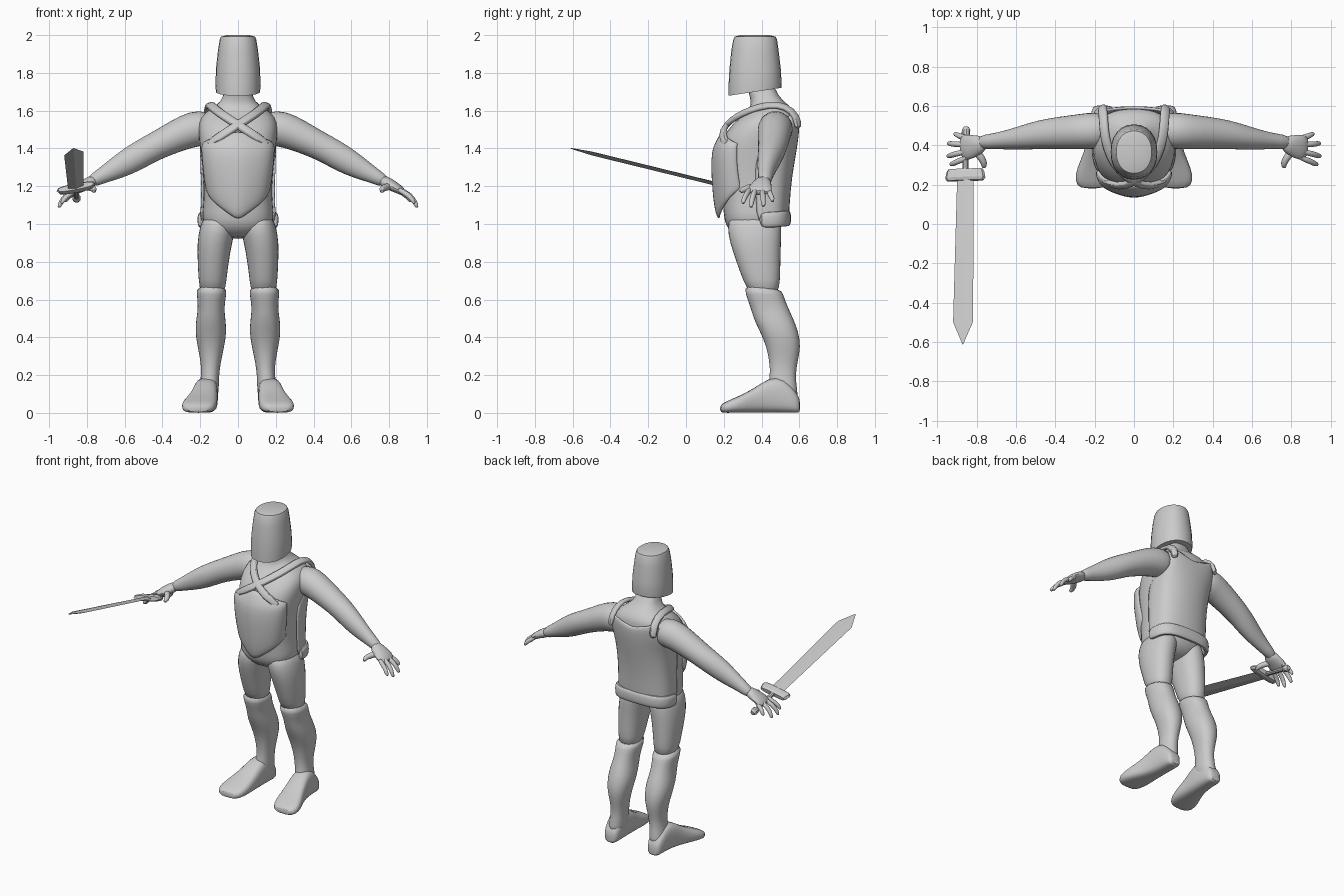
import bpy, bmesh, math
from mathutils import Vector as V

old = bpy.data.objects.get("Cube")
if old:
    bpy.data.objects.remove(old, do_unlink=True)

grey = bpy.data.materials.new("plain grey")
grey.use_nodes = True
grey.diffuse_color = (0.6, 0.6, 0.6, 1)
grey.node_tree.nodes["Principled BSDF"].inputs["Base Color"].default_value = (0.6, 0.6, 0.6, 1)


def finish(name, bm, mirror=False, subdiv=1, thick=0, angle=50):
    bmesh.ops.recalc_face_normals(bm, faces=bm.faces)
    mesh = bpy.data.meshes.new(name)
    bm.to_mesh(mesh)
    bm.free()
    mesh.materials.append(grey)
    ob = bpy.data.objects.new(name, mesh)
    bpy.context.collection.objects.link(ob)
    bpy.ops.object.select_all(action='DESELECT')
    ob.select_set(True)
    bpy.context.view_layer.objects.active = ob
    bpy.ops.object.shade_smooth_by_angle(angle=math.radians(angle))
    if thick:
        ob.modifiers.new("thickness", 'SOLIDIFY').thickness = thick
    if subdiv:
        ob.modifiers.new("smooth", 'SUBSURF').levels = subdiv
        ob.modifiers["smooth"].render_levels = subdiv
    if mirror:
        ob.modifiers.new("mirror", 'MIRROR')
    return ob


def oval(c, a, b, n=14, power=1.0):
    """Ring about c; a power below 1 makes it boxier."""
    ring = []
    for i in range(n):
        t = math.tau * i / n
        ca, sa = math.cos(t), math.sin(t)
        ring.append(c + a * math.copysign(abs(ca) ** power, ca)
                    + b * math.copysign(abs(sa) ** power, sa))
    return ring


def loft(name, rings, **kw):
    bm = bmesh.new()
    loops = [[bm.verts.new(p) for p in r] for r in rings]
    n = len(loops[0])
    for lo, hi in zip(loops, loops[1:]):
        for i in range(n):
            j = (i + 1) % n
            bm.faces.new((lo[i], lo[j], hi[j], hi[i]))
    bm.faces.new(loops[0])
    bm.faces.new(loops[-1])
    return finish(name, bm, **kw)


def column(name, rows, power=0.9, n=16, tilt=0, **kw):
    """Upright loft; each row is z, left, right, front, back."""
    rings = []
    for k, (z, x0, x1, y0, y1) in enumerate(rows):
        c = V(((x0 + x1) / 2, (y0 + y1) / 2, z))
        ring = oval(c, V(((x1 - x0) / 2, 0, 0)), V((0, (y1 - y0) / 2, 0)), n, power)
        if k == 0:
            ring = [p + V((0, 0, tilt * (p.y - c.y))) for p in ring]
        rings.append(ring)
    return loft(name, rings, **kw)


def tube(name, pts, hub=None, n=12, power=1.0, **kw):
    """Loft along a path; each point is x, y, z, width radius, height radius."""
    ps = [V(p[:3]) for p in pts]
    rings = []
    for i, p in enumerate(ps):
        t = (ps[min(i + 1, len(ps) - 1)] - ps[max(i - 1, 0)]).normalized()
        up = p - hub if hub else V((0, 0, 1))
        wide = t.cross(up).normalized()
        rings.append(oval(p, wide * pts[i][3], wide.cross(t) * pts[i][4], n, power))
    return loft(name, rings, **kw)


def plate(name, rows, bulge, n=12, ridge=0, **kw):
    """Curved sheet; each row is centre z, rise at edge, half width, centre y, edge y."""
    bm = bmesh.new()
    grid = []
    for z, rise, hw, yc, ye in rows:
        line = []
        for i in range(n + 1):
            u = 2 * i / n - 1
            y = ye + (yc - ye) * max(0, math.cos(u * math.pi / 2)) ** bulge
            y += ridge * max(0, 1 - abs(u) * 3)
            line.append(bm.verts.new((hw * math.sin(u * math.pi / 2), y, z + rise * abs(u))))
        grid.append(line)
    for a, b in zip(grid, grid[1:]):
        for i in range(n):
            bm.faces.new((a[i], a[i + 1], b[i + 1], b[i]))
    return finish(name, bm, thick=0.02, **kw)


# Helmet: tapered bucket, lower at the front
column("helmet", [(1.7, -.117, .117, .225, .505), (1.73, -.119, .119, .225, .507),
                  (1.82, -.117, .117, .23, .502), (1.92, -.106, .106, .24, .49),
                  (1.975, -.097, .097, .25, .482), (1.992, -.09, .09, .258, .474),
                  (2.0, -.06, .06, .29, .44)], power=0.92, n=24, tilt=0.15, subdiv=0, angle=40)

# Torso and neck
column("torso", [(z, -w, w, f, b) for z, w, f, b in
                 [(.92, .07, .29, .44), (.97, .16, .22, .5), (1.02, .195, .2, .52),
                  (1.1, .185, .195, .535), (1.2, .18, .18, .545), (1.35, .195, .17, .57),
                  (1.45, .21, .185, .585), (1.54, .215, .25, .59), (1.59, .18, .32, .585),
                  (1.63, .11, .345, .545), (1.67, .075, .34, .49), (1.76, .07, .31, .46)]],
       power=0.8, n=20)

# Legs and boots
column("thigh", [(.62, .07, .2, .34, .49), (.7, .06, .21, .3, .5), (.8, .048, .215, .265, .502),
                 (.9, .03, .218, .23, .505), (.98, .01, .205, .215, .51), (1.06, .01, .18, .23, .5)],
       mirror=True)
column("boot_shaft", [(.67, .058, .222, .305, .508), (.63, .06, .22, .312, .515),
                      (.56, .072, .212, .34, .54), (.5, .066, .222, .355, .57),
                      (.43, .058, .229, .39, .597), (.35, .072, .215, .425, .61),
                      (.27, .09, .198, .44, .592), (.2, .1, .194, .445, .58),
                      (.12, .1, .21, .43, .59), (.05, .11, .21, .43, .6)], tilt=-.16, mirror=True)
foot = []
for y, x, w, top in [(.605, .165, .035, .07), (.585, .165, .052, .11), (.52, .165, .06, .19),
                     (.44, .17, .066, .19), (.36, .182, .075, .13), (.28, .2, .094, .09),
                     (.215, .212, .092, .062), (.178, .212, .062, .042)]:
    foot.append(oval(V((x, y, top / 2)), V((w, 0, 0)), V((0, 0, top / 2)), 14, .65))
loft("foot", foot, mirror=True)

# Arms, hands and fingers
tube("arm", [(.12, .475, 1.5, .08, .08), (.2, .475, 1.51, .098, .1), (.27, .47, 1.492, .092, .095),
             (.38, .463, 1.44, .085, .08), (.48, .455, 1.39, .075, .075), (.56, .44, 1.343, .065, .075),
             (.65, .427, 1.292, .05, .06), (.73, .42, 1.25, .038, .04), (.79, .415, 1.218, .038, .033)],
     mirror=True, n=14)
tube("palm", [(.755, .415, 1.235, .036, .034), (.8, .4, 1.212, .055, .032),
              (.85, .39, 1.185, .07, .026), (.885, .388, 1.16, .06, .016)], mirror=True)
for label, y0, x1, y1, x2, y2, z2 in [("index", .34, .9, .318, .935, .303, 1.105),
                                      ("middle", .372, .915, .355, .95, .345, 1.085),
                                      ("ring", .405, .912, .405, .947, .41, 1.09),
                                      ("little", .435, .885, .445, .915, .458, 1.115)]:
    tube(label + "_finger", [(.84, y0, 1.188, .016, .016), (x1, y1, 1.155, .016, .016),
                             (x2 - .008, y2, z2 + .02, .014, .014), (x2, y2, z2, .008, .008)],
         n=8, mirror=True)
tube("thumb", [(.81, .38, 1.2, .022, .022), (.775, .335, 1.193, .021, .021),
               (.76, .305, 1.183, .018, .018), (.765, .283, 1.17, .01, .01)], n=8, mirror=True)

# Breastplate with pointed hem, and back plate with scooped neck
plate("breastplate", [(1.015, .17, .17, .172, .29), (1.08, .12, .176, .155, .29),
                      (1.18, .06, .182, .145, .28), (1.3, .02, .192, .138, .27),
                      (1.39, .01, .198, .143, .27), (1.43, -.01, .195, .16, .27),
                      (1.5, -.07, .185, .195, .28)], bulge=.8, ridge=-.008)
plate("back_plate", [(1.0, 0, .205, .545, .37), (1.12, 0, .2, .55, .37), (1.25, 0, .2, .562, .36),
                     (1.38, 0, .206, .585, .37), (1.44, 0, .205, .594, .44),
                     (1.5, .01, .185, .6, .52), (1.54, .07, .17, .6, .56)], bulge=.5)

# Belt around the back half
belt = []
for i in range(13):
    a = math.pi * i / 12
    c, s = math.cos(a), math.sin(a)
    x = .2 * math.copysign(abs(c) ** .6, c)
    belt.append((x, .385 + .155 * s ** .6, 1.02 + .01 * s, .018, .043))
tube("belt", belt, n=10, power=.7)

# Crossed shoulder straps
strap = [(.165, .595, 1.5), (.16, .588, 1.57), (.155, .53, 1.625), (.15, .44, 1.635),
         (.12, .34, 1.605), (.07, .265, 1.57), (0, .21, 1.525), (-.08, .185, 1.475), (-.17, .22, 1.41)]
tube("strap", [p + (.026, .016) for p in strap], hub=V((0, .42, 1.35)), n=8, power=.6, mirror=True)

# Sword: flat pointed blade, rolled slightly, with guard and grip
along = V((-.015, -1, .245)).normalized()
across = V((1, 0, .2))
across = (across - along * across.dot(along)).normalized()
normal = across.cross(along)
base = V((-.858, .25, 1.19))


def sword_part(name, sections, n, power, subdiv=0):
    loft(name, [oval(base + along * d, across * w, normal * h, n, power)
                for d, w, h in sections], subdiv=subdiv, angle=20)


sword_part("blade", [(0, .042, .01), (.77, .052, .01), (.887, .002, .002)], 4, 1)
sword_part("guard", [(-.03, .09, .015), (-.015, .098, .022), (.015, .104, .022), (.03, .096, .015)], 12, .7)
sword_part("grip", [(-.25, .014, .014), (-.235, .022, .022), (-.21, .022, .022),
                    (-.2, .015, .015), (-.02, .015, .015)], 10, 1)
